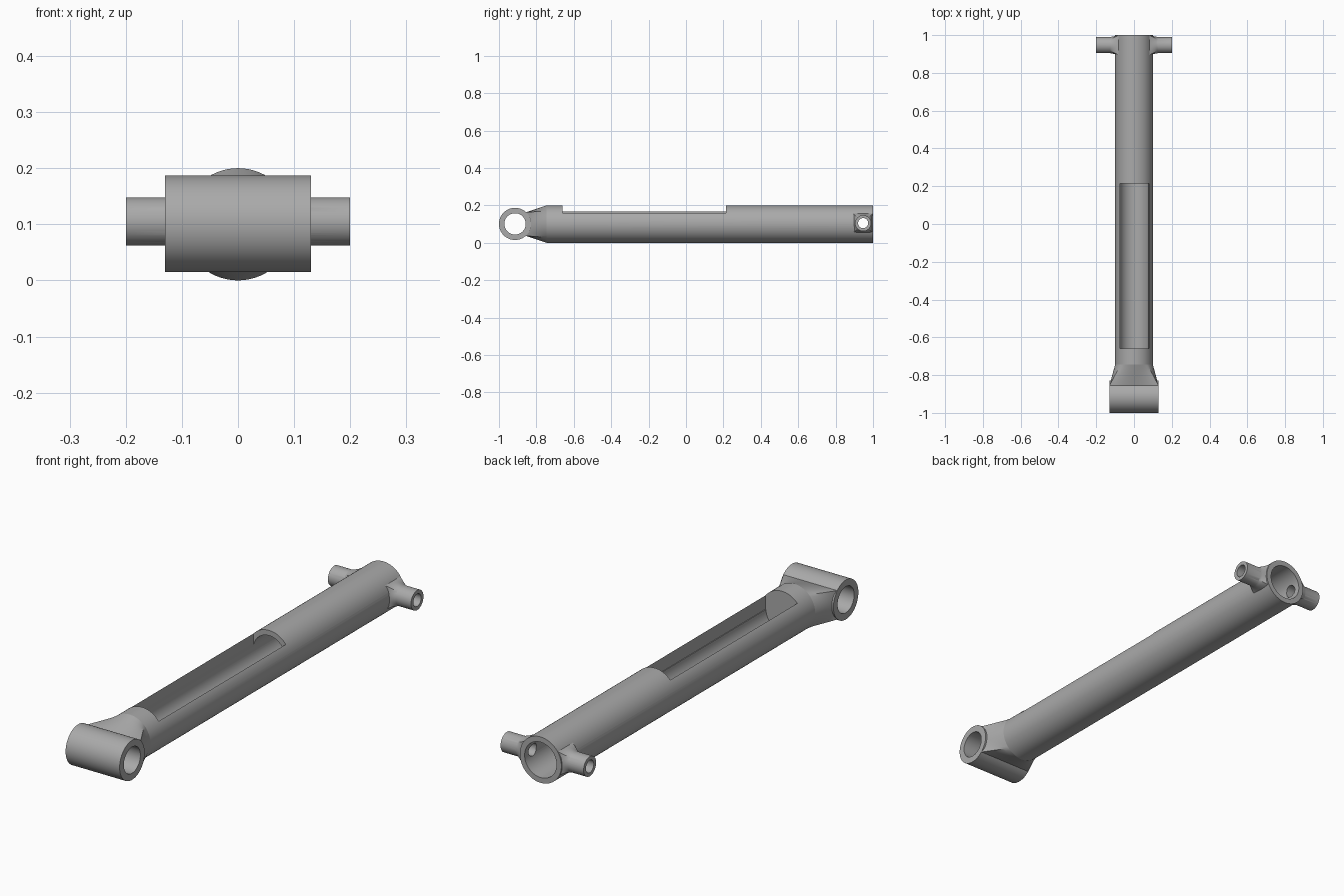
import bpy, bmesh, math
from mathutils import Matrix, Vector

cube = bpy.data.objects.get("Cube")
if cube:
    bpy.data.objects.remove(cube, do_unlink=True)

GREY = (0.4, 0.4, 0.4, 1.0)
metal = bpy.data.materials.new("grey metal")
metal.use_nodes = True
metal.diffuse_color = GREY
metal.node_tree.nodes["Principled BSDF"].inputs["Base Color"].default_value = GREY

SEGMENTS = 64
AXIS_Z = 0.1


def make_object(name, bm):
    bmesh.ops.recalc_face_normals(bm, faces=bm.faces[:])
    mesh = bpy.data.meshes.new(name)
    bm.to_mesh(mesh)
    bm.free()
    mesh.materials.append(metal)
    obj = bpy.data.objects.new(name, mesh)
    bpy.context.collection.objects.link(obj)
    return obj


def cylinder(name, axis, start, end, radius, centre):
    """Cylinder along x or y; centre gives the other two coordinates."""
    bm = bmesh.new()
    bmesh.ops.create_cone(bm, cap_ends=True, segments=SEGMENTS, radius1=radius,
                          radius2=radius, depth=end - start)
    middle = (start + end) / 2
    if axis == "x":
        turn = Matrix.Rotation(math.pi / 2, 4, "Y")
        place = Vector((middle, centre[0], centre[1]))
    else:
        turn = Matrix.Rotation(math.pi / 2, 4, "X")
        place = Vector((centre[0], middle, centre[1]))
    bm.transform(Matrix.Translation(place) @ turn)
    return make_object(name, bm)


def round_to_rectangle(name, radius, half_w, half_h, place, steps=6):
    """Loft from a circle to a rectangle; place(u, v, t) sets each point."""
    bm = bmesh.new()
    rings = []
    for step in range(steps + 1):
        t = step / steps
        ring = []
        for i in range(SEGMENTS):
            a = 2 * math.pi * i / SEGMENTS
            c, s = math.cos(a), math.sin(a)
            k = 1 / max(abs(c), abs(s))
            u = radius * c * (1 - t) + half_w * c * k * t
            v = radius * s * (1 - t) + half_h * s * k * t
            ring.append(bm.verts.new(place(u, v, t)))
        rings.append(ring)
    for a, b in zip(rings, rings[1:]):
        for i in range(SEGMENTS):
            j = (i + 1) % SEGMENTS
            bm.faces.new((a[i], a[j], b[j], b[i]))
    bm.faces.new(rings[0])
    bm.faces.new(rings[-1])
    return make_object(name, bm)


def combine(target, operations):
    """Apply boolean steps in order and remove the helper objects."""
    for kind, helper in operations:
        helper.hide_render = True
        mod = target.modifiers.new(kind.lower(), "BOOLEAN")
        mod.operation = kind
        mod.solver = "EXACT"
        mod.object = helper
    bpy.context.view_layer.update()
    graph = bpy.context.evaluated_depsgraph_get()
    mesh = bpy.data.meshes.new_from_object(target.evaluated_get(graph))
    target.modifiers.clear()
    target.data = mesh
    for helper in {h for _, h in operations}:
        bpy.data.objects.remove(helper, do_unlink=True)


# Main tube: blind bore from the back and a window cut in the top
tube = cylinder("tube", "y", -0.745, 1.0, 0.1, (0, AXIS_Z))
bore = cylinder("bore_cutter", "y", -0.66, 1.1, 0.077, (0, AXIS_Z))
bm = bmesh.new()
bmesh.ops.create_cube(bm, size=1)
bm.transform(Matrix.Translation((0.003, -0.223, 0.18))
             @ Matrix.Diagonal((0.154, 0.874, 0.16, 1)))
window = make_object("window_cutter", bm)

# Side pins' cross hole passes through the tube as well
PIN_Y, PIN_Z = 0.947, 0.105
cross_hole = cylinder("cross_hole_cutter", "x", -0.3, 0.3, 0.027, (PIN_Y, PIN_Z))
combine(tube, [("DIFFERENCE", bore), ("DIFFERENCE", window), ("DIFFERENCE", cross_hole)])

# Front eye: sideways sleeve with a through hole
EYE = (-0.914, 0.101)
eye = cylinder("front_eye", "x", -0.13, 0.13, 0.086, EYE)
eye_hole = cylinder("eye_hole_cutter", "x", -0.2, 0.2, 0.057, EYE)
combine(eye, [("DIFFERENCE", eye_hole)])

# Neck from the round tube to the wide eye
neck = round_to_rectangle(
    "neck", 0.1, 0.13, 0.063,
    lambda u, v, t: (u, -0.745 - 0.11 * t, AXIS_Z + v))

# Side pins with flared square roots, one on each side
parts = [tube, eye, neck]
for label, side in (("left", 1), ("right", -1)):
    ends = sorted((side * 0.12, side * 0.2))
    pin = cylinder(label + "_pin", "x", ends[0], ends[1], 0.043, (PIN_Y, PIN_Z))
    root = round_to_rectangle(
        label + "_pin_root", 0.043, 0.052, 0.052,
        lambda u, v, t: (side * (0.125 - 0.043 * t), PIN_Y + u, PIN_Z + v))
    hole = cylinder("pin_hole_cutter", "x", -0.3, 0.3, 0.027, (PIN_Y, PIN_Z))
    combine(pin, [("UNION", root), ("DIFFERENCE", hole)])
    parts.append(pin)

# Smooth shading with crisp edges
bpy.ops.object.select_all(action="DESELECT")
for obj in parts:
    obj.select_set(True)
bpy.context.view_layer.objects.active = tube
bpy.ops.object.shade_smooth_by_angle(angle=math.radians(30))
